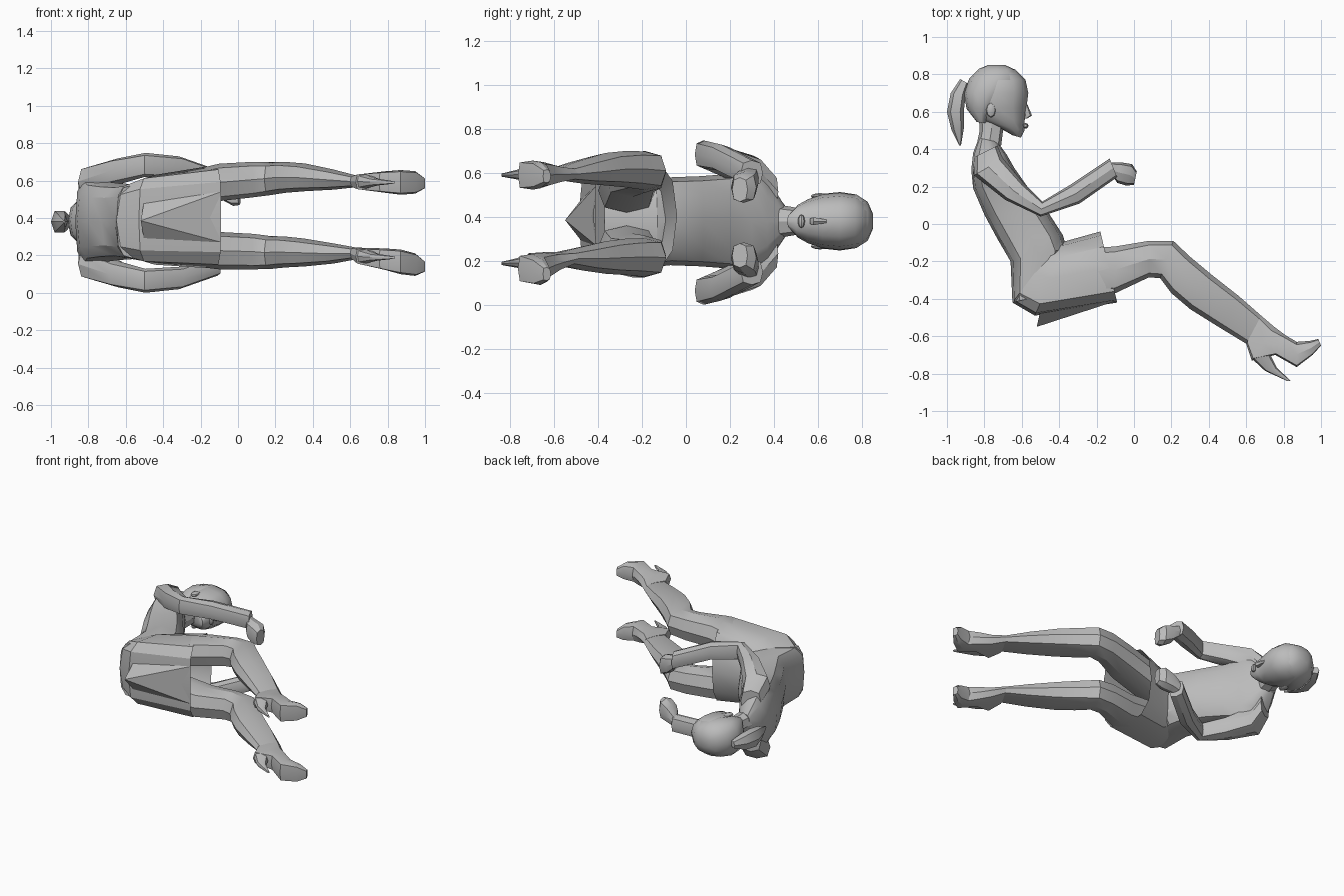
import bpy, bmesh, math
from mathutils import Vector

cube = bpy.data.objects.get("Cube")
if cube:
    bpy.data.objects.remove(cube, do_unlink=True)

grey = bpy.data.materials.new("plain grey")
grey.use_nodes = True
COL = (0.5, 0.5, 0.5, 1)
grey.diffuse_color = COL
grey.node_tree.nodes["Principled BSDF"].inputs["Base Color"].default_value = COL

MID = 0.38  # height of the body's plane of symmetry


def finish(bm, name, angle=30):
    bmesh.ops.recalc_face_normals(bm, faces=bm.faces[:])
    me = bpy.data.meshes.new(name)
    bm.to_mesh(me)
    bm.free()
    ob = bpy.data.objects.new(name, me)
    bpy.context.collection.objects.link(ob)
    me.materials.append(grey)
    bpy.ops.object.select_all(action='DESELECT')
    ob.select_set(True)
    bpy.context.view_layer.objects.active = ob
    bpy.ops.object.shade_smooth_by_angle(angle=math.radians(angle))
    return ob


def power(v, e):
    return math.copysign(abs(v) ** e, v) if abs(v) > 1e-6 else 0.0


def loft(name, rings, n=8, front=0.8, back=0.8, caps=(True, True), angle=30):
    """Skin rings given as (front x, front y, back x, back y, centre z, half depth).
    front and back set how boxy each half of a ring is (1 round, 0 square)."""
    bm = bmesh.new()
    loops = []
    for fx, fy, bx, by, zc, hz in rings:
        f, b = Vector((fx, fy, zc)), Vector((bx, by, zc))
        c, u = (f + b) / 2, (f - b) / 2
        loop = []
        for i in range(n):
            a = 2 * math.pi * i / n
            e = front if math.cos(a) > 0 else back
            p = c + u * power(math.cos(a), e) + Vector((0, 0, hz * power(math.sin(a), e)))
            loop.append(bm.verts.new(p))
        loops.append(loop)
    for r, s in zip(loops, loops[1:]):
        for i in range(n):
            j = (i + 1) % n
            bm.faces.new((r[i], r[j], s[j], s[i]))
    if caps[0]:
        bm.faces.new(loops[0])
    if caps[1]:
        bm.faces.new(loops[-1])
    return finish(bm, name, angle)


def centred(rows, z=MID):
    return [(a, b, c, d, z, h) for a, b, c, d, h in rows]


def ball(name, loc, size):
    bm = bmesh.new()
    bmesh.ops.create_uvsphere(bm, u_segments=8, v_segments=6, radius=1)
    for v in bm.verts:
        v.co = Vector(loc) + Vector([v.co[k] * size[k] for k in range(3)])
    return finish(bm, name)


# Jacket with sloping shoulders, and neck
loft("jacket", centred([
    (-0.73, 0.44, -0.83, 0.46, 0.07),
    (-0.68, 0.37, -0.86, 0.38, 0.185),
    (-0.64, 0.30, -0.87, 0.29, 0.25),
    (-0.57, 0.20, -0.86, 0.19, 0.215),
    (-0.47, 0.08, -0.80, 0.05, 0.205),
    (-0.38, -0.06, -0.73, -0.08, 0.20),
    (-0.36, -0.13, -0.66, -0.20, 0.21),
    (-0.44, -0.37, -0.65, -0.42, 0.20)]), n=12, front=0.75, back=0.65)
loft("neck", centred([
    (-0.71, 0.42, -0.84, 0.43, 0.075),
    (-0.70, 0.50, -0.825, 0.50, 0.062),
    (-0.69, 0.58, -0.83, 0.58, 0.06)]))

# Skirt, arched over the lap and open at the hem, with its sagging underside
loft("skirt", [
    (-0.41, -0.10, -0.65, -0.42, 0.385, 0.20),
    (-0.36, -0.09, -0.53, -0.49, 0.39, 0.24),
    (-0.18, -0.04, -0.09, -0.42, 0.405, 0.275)],
    n=12, front=0.8, back=0.55, caps=(True, False))
bm = bmesh.new()
tip = bm.verts.new((-0.52, -0.55, 0.385))
rim = [bm.verts.new(p) for p in ((-0.09, -0.41, 0.27), (-0.09, -0.41, 0.54),
                                 (-0.50, -0.46, 0.50), (-0.50, -0.46, 0.27))]
for i in range(4):
    bm.faces.new((tip, rim[i], rim[(i + 1) % 4]))
bm.faces.new(rim)
finish(bm, "skirt_underside")

# Head, hair and face
loft("head", centred([
    (-0.605, 0.462, -0.65, 0.475, 0.03),
    (-0.585, 0.50, -0.73, 0.52, 0.075),
    (-0.585, 0.55, -0.83, 0.56, 0.10),
    (-0.575, 0.62, -0.885, 0.62, 0.122),
    (-0.565, 0.70, -0.895, 0.70, 0.13),
    (-0.58, 0.77, -0.87, 0.77, 0.12),
    (-0.63, 0.82, -0.82, 0.825, 0.085),
    (-0.69, 0.845, -0.77, 0.845, 0.035)]), n=12, front=0.9, back=0.85, angle=40)
loft("hair", centred([
    (-0.79, 0.54, -0.84, 0.545, 0.085),
    (-0.73, 0.62, -0.895, 0.615, 0.124),
    (-0.65, 0.70, -0.91, 0.70, 0.133),
    (-0.60, 0.77, -0.88, 0.78, 0.122),
    (-0.635, 0.825, -0.83, 0.83, 0.088),
    (-0.69, 0.85, -0.78, 0.85, 0.035)]), n=12, front=0.85, back=0.85, angle=40)
loft("ponytail", centred([
    (-0.885, 0.75, -0.93, 0.775, 0.025),
    (-0.90, 0.69, -0.98, 0.70, 0.055),
    (-0.91, 0.60, -1.00, 0.60, 0.064),
    (-0.91, 0.51, -0.975, 0.50, 0.042),
    (-0.925, 0.42, -0.935, 0.42, 0.008)]), n=6)
loft("nose", centred([
    (-0.57, 0.64, -0.59, 0.64, 0.008),
    (-0.545, 0.58, -0.59, 0.58, 0.02),
    (-0.57, 0.565, -0.59, 0.565, 0.014)]), n=6)
ball("lips", (-0.58, 0.525, MID), (0.016, 0.016, 0.03))
for side, word in ((1, "left"), (-1, "right")):
    ball(word + "_ear", (-0.765, 0.61, MID + side * 0.114), (0.026, 0.042, 0.014))

# Arms: in-plane ring ends, distance from the symmetry plane, half depth
ARM = [
    (-0.73, 0.42, -0.85, 0.36, 0.14, 0.08),
    (-0.70, 0.35, -0.855, 0.26, 0.22, 0.085),
    (-0.59, 0.22, -0.69, 0.13, 0.275, 0.07),
    (-0.49, 0.12, -0.50, 0.04, 0.310, 0.064),
    (-0.34, 0.21, -0.29, 0.11, 0.295, 0.06),
    (-0.13, 0.35, -0.09, 0.25, 0.225, 0.058)]
HAND = [
    (-0.14, 0.33, -0.11, 0.25, 0.215, 0.04),
    (-0.07, 0.33, -0.09, 0.22, 0.18, 0.06),
    (-0.01, 0.32, -0.04, 0.205, 0.16, 0.07),
    (0.015, 0.28, 0.00, 0.21, 0.15, 0.055)]
for side, word in ((1, "left"), (-1, "right")):
    for part, rows in (("arm", ARM), ("hand", HAND)):
        loft(word + "_" + part,
             [(a, b, c, d, MID - 0.006 + side * o, h) for a, b, c, d, o, h in rows],
             front=0.7, back=0.7)

# Legs and heeled shoes: in-plane ring ends, upper z, lower z, half depth
LEG = [
    (-0.38, -0.14, -0.42, -0.40, 0.52, 0.26, 0.10),
    (-0.10, -0.12, -0.10, -0.37, 0.59, 0.225, 0.10),
    (0.08, -0.09, 0.08, -0.285, 0.605, 0.22, 0.095),
    (0.21, -0.09, 0.14, -0.29, 0.61, 0.215, 0.088),
    (0.30, -0.175, 0.20, -0.37, 0.617, 0.218, 0.083),
    (0.42, -0.275, 0.30, -0.455, 0.617, 0.215, 0.074),
    (0.56, -0.385, 0.46, -0.555, 0.605, 0.21, 0.054),
    (0.68, -0.49, 0.60, -0.64, 0.595, 0.21, 0.03)]
SHOE = [
    (0.68, -0.49, 0.60, -0.64, 0.595, 0.21, 0.031),
    (0.75, -0.55, 0.63, -0.73, 0.593, 0.195, 0.045),
    (0.81, -0.595, 0.755, -0.70, 0.592, 0.18, 0.057),
    (0.87, -0.63, 0.87, -0.765, 0.59, 0.165, 0.066),
    (0.94, -0.625, 0.955, -0.70, 0.59, 0.15, 0.06),
    (0.985, -0.615, 1.00, -0.65, 0.585, 0.14, 0.03)]
HEEL = [
    (0.72, -0.68, 0.63, -0.72, 0.595, 0.195, 0.04),
    (0.765, -0.77, 0.70, -0.785, 0.592, 0.19, 0.02),
    (0.84, -0.84, 0.82, -0.84, 0.59, 0.188, 0.007)]
for k, word in ((4, "left"), (5, "right")):
    for part, rows, sole in (("leg", LEG, 0.75), ("shoe", SHOE, 0.4), ("heel", HEEL, 0.75)):
        loft(word + "_" + part, [r[:4] + (r[k], r[6]) for r in rows], front=0.75, back=sole)
